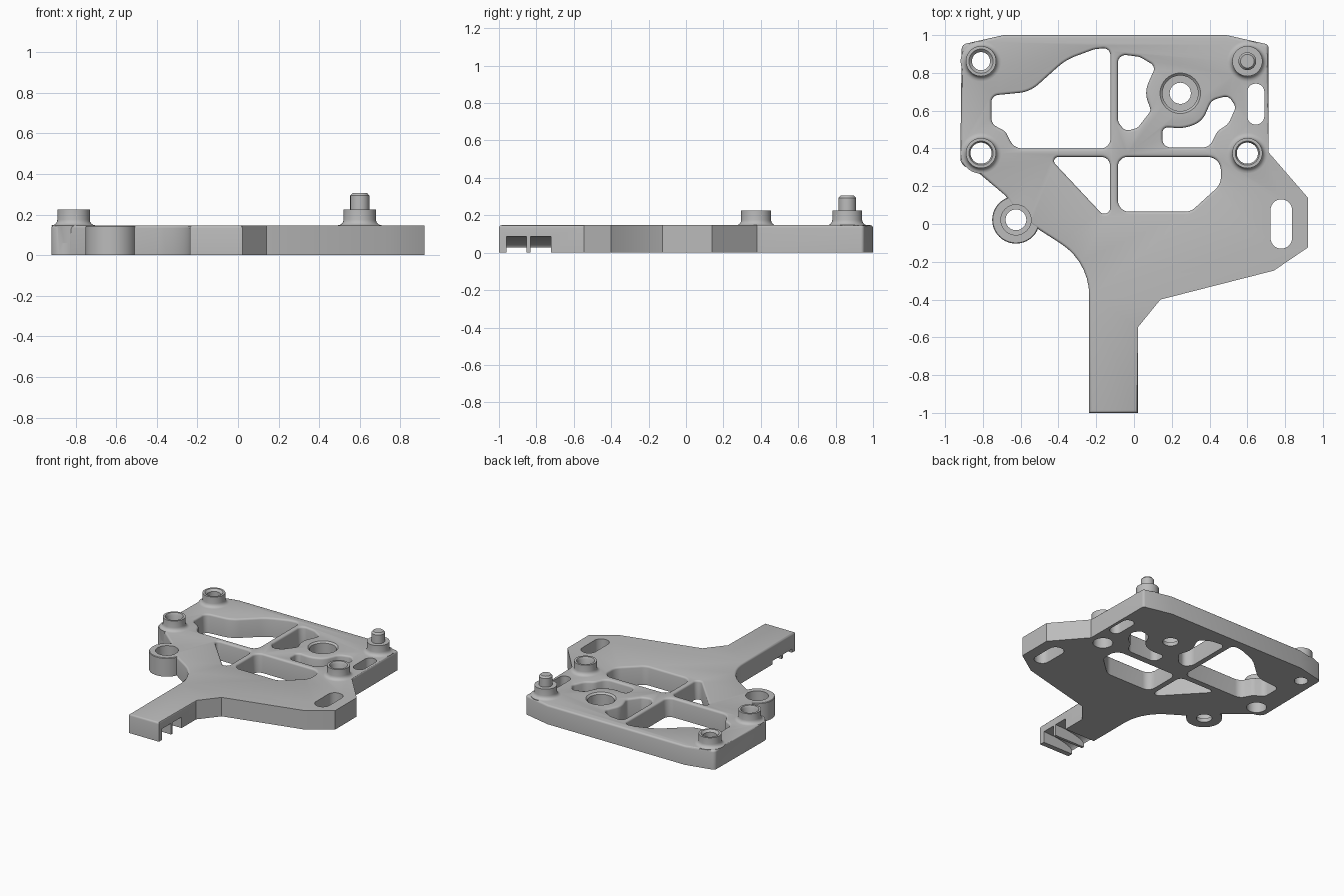
import bpy, bmesh, math
from mathutils import Vector, Matrix

if "Cube" in bpy.data.objects:
    bpy.data.objects.remove(bpy.data.objects["Cube"])

grey = bpy.data.materials.new("plain_grey")
grey.use_nodes = True
grey.diffuse_color = (0.5, 0.5, 0.5, 1)
grey.node_tree.nodes["Principled BSDF"].inputs["Base Color"].default_value = (0.5, 0.5, 0.5, 1)

TOP = 0.147          # plate thickness
EDGE = 0.014         # rounding of the top edges


def rounded(corners, steps=7):
    """Polygon with an exact arc at each (x, y, radius) corner."""
    out = []
    n = len(corners)
    for i, (x, y, r) in enumerate(corners):
        p = Vector((x, y))
        if r == 0:
            out.append(p)
            continue
        a = Vector(corners[i - 1][:2]) - p
        b = Vector(corners[(i + 1) % n][:2]) - p
        half = a.angle(b) / 2
        t = min(r / math.tan(half), 0.48 * a.length, 0.48 * b.length)
        a, b, w = p + a.normalized() * t, p + b.normalized() * t, math.sin(half)
        for k in range(steps + 1):
            u = k / steps
            c0, c1, c2 = (1 - u) ** 2, 2 * u * (1 - u) * w, u * u
            out.append((a * c0 + p * c1 + b * c2) / (c0 + c1 + c2))
    return out


def circle(x, y, r, n=40):
    return [Vector((x + r * math.cos(i * math.tau / n), y + r * math.sin(i * math.tau / n)))
            for i in range(n)]


def offset(pts, d, keep):
    """Move a loop outward by d, except the points that keep() holds."""
    area = sum(pts[i - 1].cross(pts[i]) for i in range(len(pts)))
    s = 1 if area > 0 else -1
    out = []
    for i, p in enumerate(pts):
        e0 = (p - pts[i - 1]).normalized()
        e1 = (pts[(i + 1) % len(pts)] - p).normalized()
        n0, n1 = Vector((e0.y, -e0.x)) * s, Vector((e1.y, -e1.x)) * s
        m = (n0 + n1) / max(1 + n0.dot(n1), 0.4)
        out.append(p if keep(p) else p + m * d)
    return out


def loft(name, pts, layers, keep=lambda p: False):
    """Solid through offset copies of one loop, layers = (height, offset)."""
    bm = bmesh.new()
    rings = [[bm.verts.new((q.x, q.y, z)) for q in offset(pts, d, keep)] for z, d in layers]
    n = len(pts)
    for lo, hi in zip(rings, rings[1:]):
        for i in range(n):
            bm.faces.new((lo[i - 1], lo[i], hi[i], hi[i - 1]))
    bm.faces.new(rings[0])
    bm.faces.new(rings[-1])
    bmesh.ops.recalc_face_normals(bm, faces=bm.faces)
    me = bpy.data.meshes.new(name)
    bm.to_mesh(me)
    bm.free()
    me.materials.append(grey)
    ob = bpy.data.objects.new(name, me)
    bpy.context.collection.objects.link(ob)
    return ob


def lathe(name, x, y, profile):
    """Round solid from (radius, height) pairs."""
    r0 = profile[0][0]
    return loft(name, circle(x, y, r0), [(z, r - r0) for r, z in profile])


def combine(target, other, operation):
    mod = target.modifiers.new(other.name, "BOOLEAN")
    mod.operation, mod.object, mod.solver = operation, other, "EXACT"
    with bpy.context.temp_override(object=target, active_object=target):
        bpy.ops.object.modifier_apply(modifier=mod.name)
    bpy.data.objects.remove(other)


def edge_round(sign):
    return [(TOP - EDGE * (1 - math.sin(a)), sign * EDGE * (1 - math.cos(a)))
            for a in (0, math.pi / 6, math.pi / 3, math.pi / 2)]


# Plate with stem; the right wing keeps a sharp top edge
outline = rounded([
    (-0.237, -1, 0), (0.022, -1, 0), (0.022, -0.545, 0), (0.14, -0.4, 0), (0.74, -0.247, 0),
    (0.92, -0.125, 0), (0.92, 0.14, 0), (0.712, 0.38, 0), (0.712, 0.95, 0.02), (0.49, 1, 0),
    (-0.69, 1, 0), (-0.912, 0.95, 0.03), (-0.92, 0.31, 0.07), (-0.84, 0.285, 0.1),
    (-0.68, 0.15, 0), (-0.62, 0.05, 0), (-0.55, 0, 0), (-0.237, -0.2, 0.5)])
plate = loft("mounting_plate", outline, [(0, 0)] + edge_round(-1),
             lambda p: p.x > 0.0 and -0.56 < p.y < 0.39)

# Side eyelet
EYE = (-0.625, 0.022)
combine(plate, lathe("eyelet", *EYE, [(0.126, 0), (0.126, TOP - 0.006), (0.122, TOP - 0.002)]), "UNION")

# Corner bosses with flared feet
bosses = [(x, y) for x in (-0.81, 0.6) for y in (0.375, 0.862)]
for x, y in bosses:
    flare = [(0.08 + 0.028 * (1 - math.sin(a)), TOP + 0.028 * (1 - math.cos(a)))
             for a in (0, math.pi / 8, math.pi / 4, math.pi * 3 / 8, math.pi / 2)]
    combine(plate, lathe("boss", x, y, [(0.1, 0.06)] + flare + [(0.08, 0.226)]), "UNION")

# Lightening openings
openings = {
    "large_opening": [
        (-0.125, 0.4, 0.05), (-0.125, 0.935, 0.045), (-0.21, 0.925, 0.1), (-0.36, 0.87, 0.3),
        (-0.55, 0.7, 0.18), (-0.755, 0.68, 0.04), (-0.755, 0.53, 0.05), (-0.68, 0.49, 0.06),
        (-0.635, 0.4, 0.07)],
    "upper_opening": [
        (-0.085, 0.9, 0.04), (0.03, 0.885, 0.06), (0.115, 0.835, 0.035), (0.055, 0.7, 0.2),
        (0.09, 0.6, 0.03), (0.02, 0.51, 0.04), (-0.045, 0.49, 0.04), (-0.085, 0.54, 0.05)],
    "curved_opening": [
        (0.15, 0.515, 0.03), (0.26, 0.505, 0.2), (0.36, 0.54, 0.15), (0.41, 0.655, 0.06),
        (0.5, 0.68, 0.04), (0.54, 0.62, 0.04), (0.5, 0.53, 0.08), (0.44, 0.49, 0.08),
        (0.4, 0.405, 0.06), (0.15, 0.405, 0.045)],
    "triangle_opening": [(-0.452, 0.355, 0.022), (-0.127, 0.355, 0.045), (-0.127, 0.008, 0.03)],
    "wide_opening": [
        (-0.085, 0.355, 0.05), (0.46, 0.355, 0.09), (0.46, 0.21, 0.09), (0.3, 0.065, 0.08),
        (-0.085, 0.065, 0.06)],
}
for name, corners in openings.items():
    layers = [(-0.1, 0)] + edge_round(1) + [(0.3, EDGE)]
    combine(plate, loft(name, rounded(corners), layers), "DIFFERENCE")

# Straight slots near the right edge
for x, y, w, h in [(0.645, 0.635, 0.045, 0.108), (0.78, 0, 0.057, 0.13)]:
    box = [(x + i * w, y + j * h, w) for i, j in ((-1, -1), (1, -1), (1, 1), (-1, 1))]
    combine(plate, loft("slot", rounded(box), [(-0.1, 0), (0.3, 0)]), "DIFFERENCE")

# Stepped bores: bearing seat and eyelet
combine(plate, lathe("bearing_seat", 0.245, 0.692, [
    (0.056, -0.1), (0.056, 0.03), (0.094, 0.031), (0.094, TOP - 0.012), (0.107, TOP), (0.107, 0.3)]),
    "DIFFERENCE")
combine(plate, lathe("eyelet_bore", *EYE, [
    (0.055, -0.1), (0.055, 0.03), (0.08, 0.031), (0.08, 0.3)]), "DIFFERENCE")

# Boss bores; the rear right boss carries a pin instead
for x, y in bosses:
    if (x, y) == bosses[3]:
        combine(plate, lathe("pin", x, y, [
            (0.047, 0.1), (0.047, 0.293), (0.036, 0.306)]), "UNION")
        continue
    low = 0.048 if y > 0.5 else 0.07
    mid = 0.048 if y > 0.5 else 0.056
    combine(plate, lathe("boss_bore", x, y, [
        (low, -0.1), (low, 0.08), (mid, 0.081), (mid, 0.21), (0.064, 0.226), (0.064, 0.3)]),
        "DIFFERENCE")

# Curved grooves under the stem
arc = [(0.02 - 0.26 * math.sin(a), 0.02 + 0.066 * math.cos(a))
       for a in [i * math.pi / 16 for i in range(9)]]
groove = [Vector(p) for p in [(0.1, -0.1), (0.1, 0.086)] + arc + [(-0.4, 0.02), (-0.4, -0.1)]]
for near, far in ((0.722, 0.832), (0.852, 0.96)):
    cutter = loft("groove", groove, [(near, 0), (far, 0)])
    cutter.data.transform(Matrix.Rotation(math.pi / 2, 4, "X"))
    combine(plate, cutter, "DIFFERENCE")

# Smooth round walls, keep the corners crisp
bpy.ops.object.select_all(action="DESELECT")
plate.select_set(True)
bpy.context.view_layer.objects.active = plate
bpy.ops.object.shade_smooth_by_angle(angle=math.radians(32))
